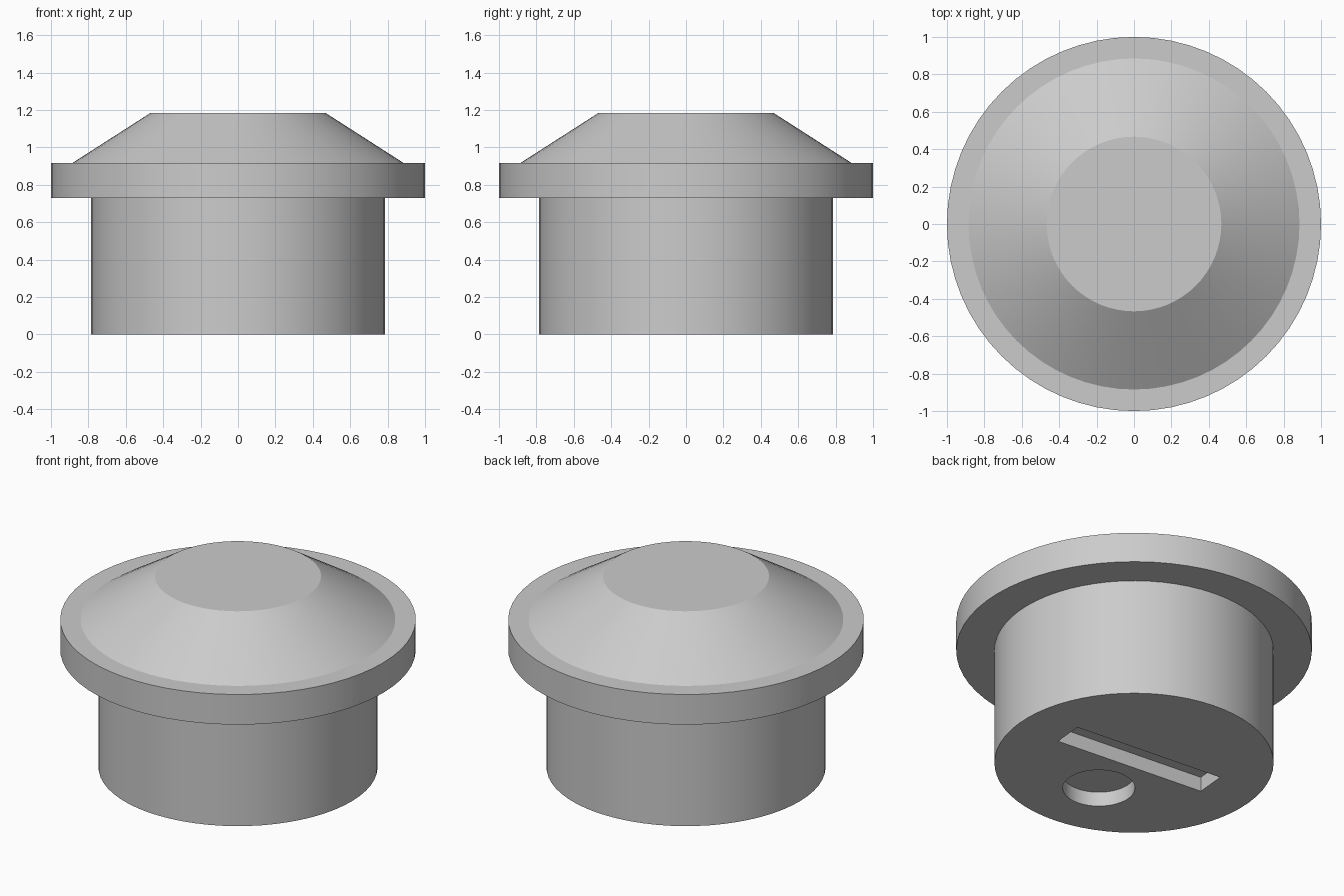
import bpy, bmesh, math
from mathutils import Matrix

if "Cube" in bpy.data.objects:
    bpy.data.objects.remove(bpy.data.objects["Cube"])

SEGMENTS = 64
TILT = math.radians(-5)      # the underside recesses are turned slightly
DEPTH = 0.09                 # recess depth

grey = bpy.data.materials.new("plain grey")
grey.use_nodes = True
grey.diffuse_color = (0.6, 0.6, 0.6, 1)
grey.node_tree.nodes["Principled BSDF"].inputs["Base Color"].default_value = (0.6, 0.6, 0.6, 1)


def make_object(name, bm):
    bmesh.ops.recalc_face_normals(bm, faces=bm.faces)
    mesh = bpy.data.meshes.new(name)
    bm.to_mesh(mesh)
    bm.free()
    mesh.materials.append(grey)
    obj = bpy.data.objects.new(name, mesh)
    bpy.context.collection.objects.link(obj)
    return obj


def lathe(name, profile):
    """Turn (radius, height) points around z and cap both ends."""
    bm = bmesh.new()
    rings = []
    for r, z in profile:
        rings.append([bm.verts.new((r * math.cos(a), r * math.sin(a), z))
                      for a in (math.tau * i / SEGMENTS for i in range(SEGMENTS))])
    for low, high in zip(rings, rings[1:]):
        for i in range(SEGMENTS):
            j = (i + 1) % SEGMENTS
            bm.faces.new((low[i], low[j], high[j], high[i]))
    bm.faces.new(rings[0])
    bm.faces.new(rings[-1])
    return make_object(name, bm)


# Stem, flange and sloped cap as one turned solid
plug = lathe("plug_body", [(0.785, 0), (0.785, 0.73), (1, 0.73), (1, 0.917),
                           (0.885, 0.917), (0.467, 1.185)])

# Straight slot and round hole in the underside
turn = Matrix.Rotation(TILT, 4, 'Z')
bm = bmesh.new()
bmesh.ops.create_cube(bm, size=1, matrix=turn @ Matrix.Translation((0, 0.05, 0))
                      @ Matrix.Diagonal((0.98, 0.19, 2 * DEPTH, 1)))
slot = make_object("slot_cutter", bm)

bm = bmesh.new()
bmesh.ops.create_cone(bm, cap_ends=True, segments=SEGMENTS, radius1=0.203, radius2=0.203,
                      depth=2 * DEPTH, matrix=turn @ Matrix.Translation((0, -0.345, 0)))
hole = make_object("hole_cutter", bm)

bpy.ops.object.select_all(action='DESELECT')
plug.select_set(True)
bpy.context.view_layer.objects.active = plug
for cutter in (slot, hole):
    cutter.hide_render = True
    cut = plug.modifiers.new(cutter.name, 'BOOLEAN')
    cut.operation = 'DIFFERENCE'
    cut.solver = 'EXACT'
    cut.object = cutter
    bpy.ops.object.modifier_apply(modifier=cut.name)
    bpy.data.objects.remove(cutter)

bpy.ops.object.shade_smooth_by_angle(angle=math.radians(25))
